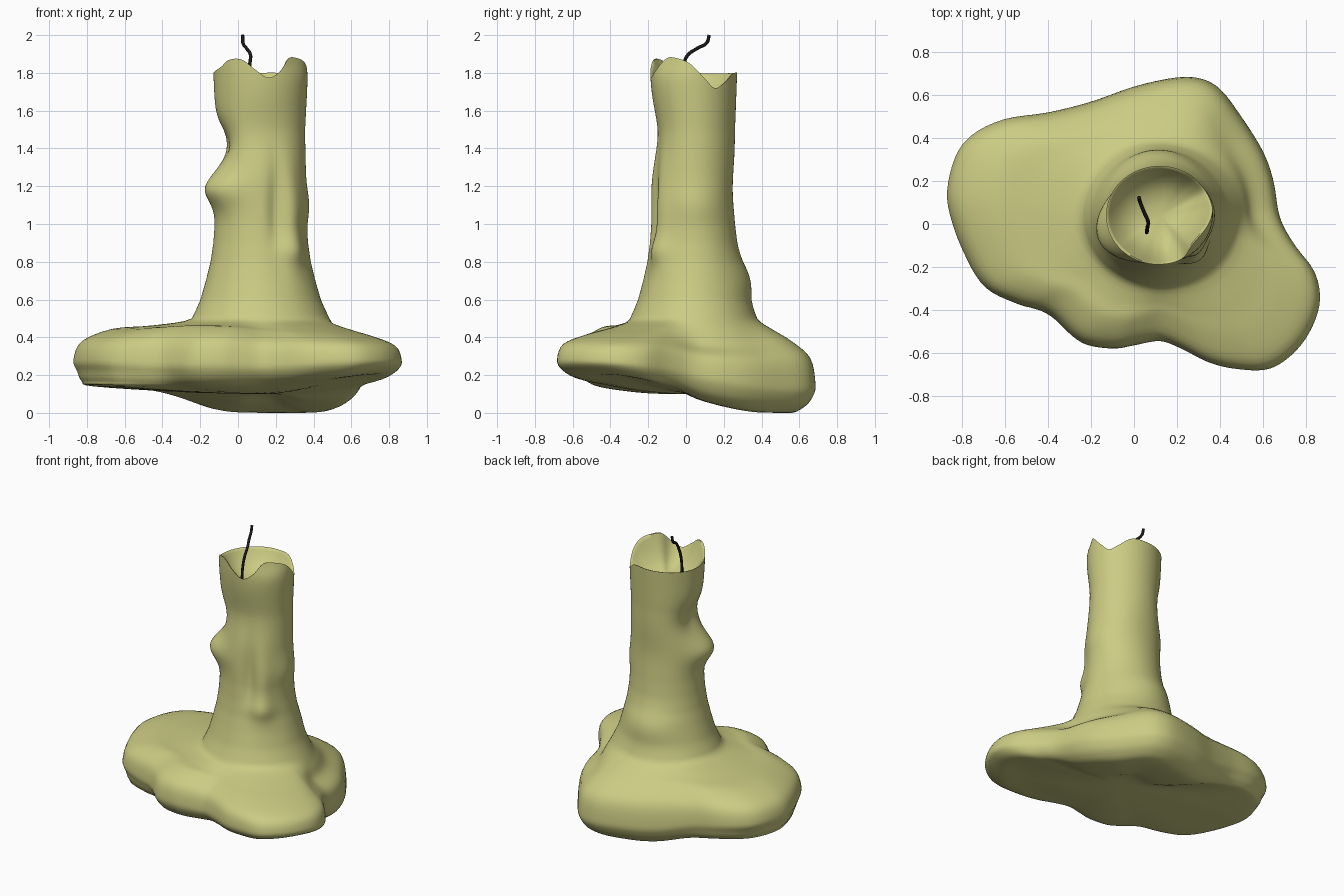
import bpy, bmesh, math

if "Cube" in bpy.data.objects:
    bpy.data.objects.remove(bpy.data.objects["Cube"])

CX, CY = 0.12, 0.04          # candle axis
N = 160                      # segments around
FLOOR = 1.65                 # bottom of the hollow


def material(name, rgb):
    m = bpy.data.materials.new(name)
    m.diffuse_color = (*rgb, 1)
    m.use_nodes = True
    m.node_tree.nodes["Principled BSDF"].inputs["Base Color"].default_value = m.diffuse_color
    return m


def catmull(a, b, c, d, t):
    return 0.5 * (2 * b + (c - a) * t + (2 * a - 5 * b + 4 * c - d) * t * t
                  + (3 * b - a - 3 * c + d) * t ** 3)


def lerp_table(table, x):
    """Linear lookup in rows of (key, value)."""
    for (x0, v0), (x1, v1) in zip(table, table[1:]):
        if x <= x1:
            t = max(0, (x - x0) / (x1 - x0))
            return v0 + (v1 - v0) * t
    return table[-1][1]


def periodic(rows, deg):
    """Smooth Hermite lookup around the circle in rows of (degrees, values...)."""
    rows = sorted((r[0] % 360, *r[1:]) for r in rows)
    n = len(rows)
    for i in range(n):
        w, p, q, e = (rows[(i + j) % n] for j in (-1, 0, 1, 2))
        h0, h, h1 = (p[0] - w[0]) % 360, (q[0] - p[0]) % 360, (e[0] - q[0]) % 360
        off = (deg - p[0]) % 360
        if off < h:
            t = off / h
            out = []
            for c in range(1, len(p)):
                m0 = (q[c] - w[c]) / (h0 + h) * h
                m1 = (e[c] - p[c]) / (h + h1) * h
                out.append((2 * t**3 - 3 * t * t + 1) * p[c] + (t**3 - 2 * t * t + t) * m0
                           + (3 * t * t - 2 * t**3) * q[c] + (t**3 - t * t) * m1)
            return out


# Outline of the melted pool, seen from above
knots = [(.18, .68), (.3, .68), (.4, .63), (.5, .5), (.6, .34), (.65, .2), (.68, .03),
         (.75, -.1), (.84, -.22), (.867, -.35), (.83, -.48), (.75, -.595), (.63, -.675),
         (.48, -.675), (.35, -.645), (.22, -.58), (.12, -.545), (0, -.565), (-.1, -.58),
         (-.25, -.55), (-.4, -.42), (-.55, -.37), (-.7, -.29), (-.8, -.12), (-.86, .05),
         (-.87, .17), (-.83, .32), (-.75, .42), (-.6, .49), (-.4, .52), (-.2, .57), (0, .64)]
K = len(knots)
outline = [tuple(catmull(*[knots[(i + j) % K][c] for j in (-1, 0, 1, 2)], s / 4) for c in (0, 1))
           for i in range(K) for s in range(4)]


def pool_radius(a):
    """Distance from the axis to the outline along direction a."""
    dx, dy = math.cos(a), math.sin(a)
    for i in range(len(outline)):
        (x0, y0), (x1, y1) = outline[i], outline[(i + 1) % len(outline)]
        x0, y0, x1, y1 = x0 - CX, y0 - CY, x1 - CX, y1 - CY
        s0, s1 = dx * y0 - dy * x0, dx * y1 - dy * x1
        if s0 * s1 <= 0 and s0 != s1:
            t = s0 / (s0 - s1)
            r = dx * (x0 + (x1 - x0) * t) + dy * (y0 + (y1 - y0) * t)
            if r > 0:
                return r
    return 0.6


# degrees: underside, widest and top heights of the pool, reach of the flat underside
heights = [(90, 0, .16, .39, .76), (120, .02, .18, .41, .78), (150, .13, .27, .435, .86),
           (175, .14, .28, .445, .89), (200, .14, .28, .44, .89), (222, .135, .27, .455, .82),
           (250, .13, .28, .45, .74), (270, .135, .27, .43, .72), (300, .165, .29, .415, .7),
           (325, .19, .285, .41, .74), (345, .14, .26, .395, .74), (5, .07, .21, .36, .76),
           (40, .01, .16, .36, .76), (65, 0, .15, .38, .76)]
# degrees: height of the wavy rim
rim = [(-150, 1.83), (-135, 1.868), (-115, 1.87), (-98, 1.82), (-80, 1.775), (-64, 1.805),
       (-45, 1.875), (-28, 1.88), (-5, 1.85), (14, 1.77), (27, 1.72), (42, 1.745),
       (62, 1.795), (90, 1.80), (180, 1.80)]
# height: flare of the column
flare = [(.5, 1.5), (.55, 1.4), (.6, 1.31), (.7, 1.19), (.8, 1.09), (.9, 1.03), (1, 1.0),
         (1.2, .99), (1.5, .98), (1.8, 1.03), (1.9, 1.03)]
# drips and dents: degrees, height, angular width, vertical width, amount
bumps = [(203, 1.185, 25, .065, .07), (184, 1.42, 26, .08, -.07), (95, .71, 30, .08, .035),
         (-67, 1.08, 9, .17, -.025), (-47, 1.02, 11, .17, .02), (-50, .86, 14, .05, .025),
         (0, 1.1, 25, .07, .015), (-85, 1.48, 40, .12, -.03), (95, 1.18, 30, .12, -.015),
         (-35, 1.9, 24, .06, -.04)]


def column_radius(deg, z):
    a = math.radians(deg)
    r = 1 / math.hypot(math.cos(a) / .243, math.sin(a) / .224) * lerp_table(flare, z)
    for bd, bz, wd, wz, amt in bumps:
        d = (deg - bd + 180) % 360 - 180
        r += amt * math.exp(-.5 * (d / wd) ** 2 - .5 * ((z - bz) / wz) ** 2)
    return r


def section(deg):
    """Radius and height from the underside, over the pool, up the column, into the cup."""
    R = pool_radius(math.radians(deg))
    zb, zm, zt, reach = periodic(heights, deg)
    H = periodic(rim, deg)[0]
    foot, up = column_radius(deg, .5), column_radius(deg, .6)
    shoulder = max(R * .79, foot + .07)
    ctrl = [(-.3 * R, .1), (.08, .1), (.42 * R, .5 * (zb + .08)), (reach * R, zb),
            (.6 * R + .4 * reach * R, zb + .2 * (zm - zb)), (.98 * R, zb + .58 * (zm - zb)),
            (R, zm), (.955 * R, zm + .6 * (zt - zm)), (shoulder, zt),
            (.5 * (shoulder + foot), .4 * zt + .6 * .475), (foot, .5), (up, .6)]
    pts = []
    for i in range(1, len(ctrl) - 2):
        for k in range(4):
            pts.append(tuple(catmull(*[ctrl[i + j][c] for j in (-1, 0, 1, 2)], k / 4)
                             for c in (0, 1)))
    for k in range(57):
        z = .5 + (H - .5) * k / 56
        pts.append((column_radius(deg, z), z))
    # thin lip and shallow bowl
    r = pts[-1][0] - .006
    pts.append((r, H - .002))
    for f in (.96, .9, .8, .68, .5, .25):
        pts.append((r * f, FLOOR + (H - FLOOR) * f ** 3))
    return pts


# Melted candle: one continuous lathe-like skin
bm = bmesh.new()
rings = []
for i in range(N):
    deg = 360 * i / N
    a = math.radians(deg)
    rings.append([bm.verts.new((CX + r * math.cos(a), CY + r * math.sin(a), max(z, 0)))
                  for r, z in section(deg)])
under = bm.verts.new((CX, CY, .1))
cup = bm.verts.new((CX, CY, FLOOR))
for i in range(N):
    p, q = rings[i], rings[(i + 1) % N]
    bm.faces.new((under, q[0], p[0]))
    bm.faces.new((cup, p[-1], q[-1]))
    for j in range(len(p) - 1):
        bm.faces.new((p[j], q[j], q[j + 1], p[j + 1]))
bmesh.ops.recalc_face_normals(bm, faces=bm.faces)
mesh = bpy.data.meshes.new("melted_candle")
bm.to_mesh(mesh)
bm.free()
candle = bpy.data.objects.new("melted_candle", mesh)
bpy.context.collection.objects.link(candle)
mesh.materials.append(material("wax_yellow", (.60, .60, .23)))
bpy.context.view_layer.objects.active = candle
candle.select_set(True)
bpy.ops.object.shade_smooth_by_angle(angle=math.radians(50))

# Curled wick
curve = bpy.data.curves.new("wick", 'CURVE')
curve.dimensions = '3D'
curve.bevel_depth = .009
curve.bevel_resolution = 2
curve.use_fill_caps = True
path = [(.06, -.04, 1.64), (.06, -.035, 1.76), (.063, -.012, 1.85), (.066, .01, 1.895),
        (.045, .06, 1.93), (.026, .11, 1.96), (.024, .123, 2.0)]
sp = curve.splines.new('BEZIER')
sp.bezier_points.add(len(path) - 1)
for bp, co in zip(sp.bezier_points, path):
    bp.co = co
    bp.handle_left_type = bp.handle_right_type = 'AUTO'
wick = bpy.data.objects.new("wick", curve)
bpy.context.collection.objects.link(wick)
curve.materials.append(material("wick_black", (.01, .01, .01)))
